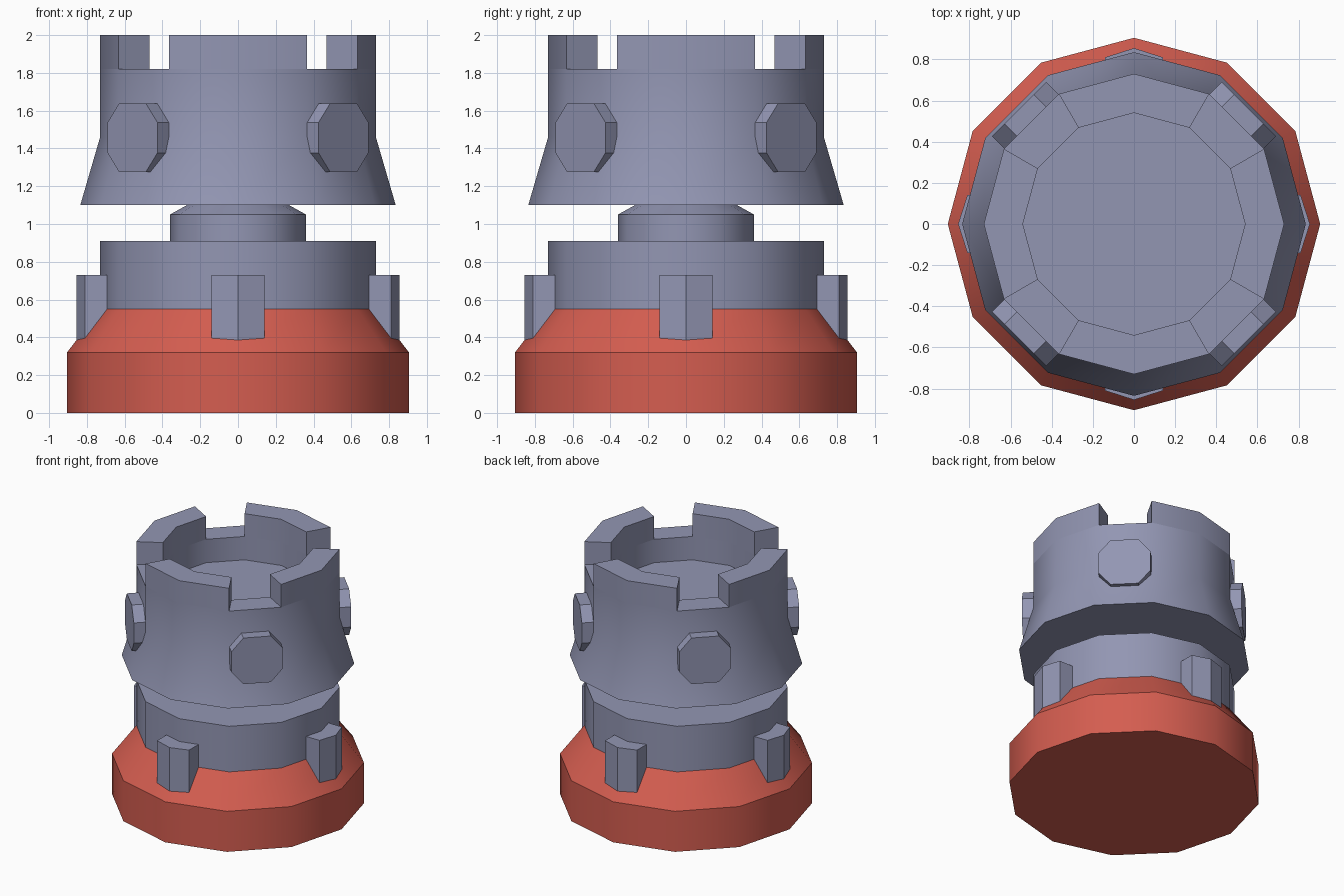
import bpy
import bmesh
from math import cos, sin, pi, radians
from mathutils import Matrix, Vector

SIDES = 12

if "Cube" in bpy.data.objects:
    bpy.data.objects.remove(bpy.data.objects["Cube"], do_unlink=True)


def material(name, rgb):
    mat = bpy.data.materials.new(name)
    mat.use_nodes = True
    color = (*rgb, 1.0)
    mat.diffuse_color = color
    mat.node_tree.nodes["Principled BSDF"].inputs["Base Color"].default_value = color
    return mat


def finish(name, bm, mat):
    bmesh.ops.recalc_face_normals(bm, faces=bm.faces[:])
    mesh = bpy.data.meshes.new(name)
    bm.to_mesh(mesh)
    bm.free()
    mesh.materials.append(mat)
    obj = bpy.data.objects.new(name, mesh)
    bpy.context.collection.objects.link(obj)
    bpy.ops.object.select_all(action="DESELECT")
    obj.select_set(True)
    bpy.context.view_layer.objects.active = obj
    bpy.ops.object.shade_smooth_by_angle(angle=radians(33))
    return obj


def lathe(profile, bottom=True, top=True):
    """Twelve-sided turned shape from (radius, height) pairs."""
    bm = bmesh.new()
    rings = []
    for r, z in profile:
        angles = [2 * pi * i / SIDES for i in range(SIDES)]
        rings.append([bm.verts.new((r * cos(a), r * sin(a), z)) for a in angles])
    bands = []
    for lo, hi in zip(rings, rings[1:]):
        band = []
        for i in range(SIDES):
            j = (i + 1) % SIDES
            band.append(bm.faces.new((lo[i], lo[j], hi[j], hi[i])))
        bands.append(band)
    if bottom:
        bm.faces.new(rings[0][::-1])
    if top:
        bm.faces.new(rings[-1])
    return bm, bands


def prism(outline, sweep, angle):
    """Outline swept along a vector, then turned about the tower axis."""
    bm = bmesh.new()
    face = bm.faces.new([bm.verts.new(p) for p in outline])
    result = bmesh.ops.extrude_face_region(bm, geom=[face], use_keep_orig=True)
    moved = [v for v in result["geom"] if isinstance(v, bmesh.types.BMVert)]
    bmesh.ops.translate(bm, verts=moved, vec=Vector(sweep))
    bmesh.ops.rotate(bm, verts=bm.verts[:], matrix=Matrix.Rotation(angle, 3, "Z"))
    return bm


stone = material("blue grey stone", (0.29, 0.305, 0.45))
red = material("red base", (0.66, 0.11, 0.08))

# Base with sloped shoulder
bm, _ = lathe([(0.905, 0), (0.905, 0.32), (0.73, 0.55)])
finish("base", bm, red)

# Lower drum and the neck that carries the turret
bm, _ = lathe([(0.73, 0.55), (0.73, 0.91), (0.36, 0.91), (0.36, 1.05), (0.27, 1.10)],
              bottom=False, top=False)
finish("lower_drum", bm, stone)

# Flared turret, with battlements raised from its rim except at the diagonals
bm, bands = lathe([(0.835, 1.10), (0.73, 1.46), (0.73, 1.82), (0.54, 1.82), (0.54, 1.635)])
rim = [f for i, f in enumerate(bands[2]) if i % 3 != 1]
raised = bmesh.ops.extrude_face_region(bm, geom=rim)
bmesh.ops.translate(bm, vec=(0, 0, 0.18),
                    verts=[v for v in raised["geom"] if isinstance(v, bmesh.types.BMVert)])
finish("turret", bm, stone)

# Ridged buttresses on the four axes
section = [(0.65, -0.14), (0.81, -0.14), (0.855, 0), (0.81, 0.14), (0.65, 0.14)]
for k, side in enumerate(("left", "back", "right", "front")):
    bm = prism([(x, y, 0.36) for x, y in section], (0, 0, 0.37), k * pi / 2)
    finish(side + "_buttress", bm, stone)

# Eight-sided bosses on the four diagonals
quarter = [(0.187, 0.08), (0.10, 0.182)]
half = quarter + [(-y, z) for y, z in reversed(quarter)]
octagon = half + [(-y, -z) for y, z in half]
for k, side in enumerate(("back_left", "back_right", "front_right", "front_left")):
    bm = prism([(0.65, y, 1.457 + z) for y, z in octagon], (0.14, 0, 0), pi / 4 + k * pi / 2)
    finish(side + "_boss", bm, stone)
